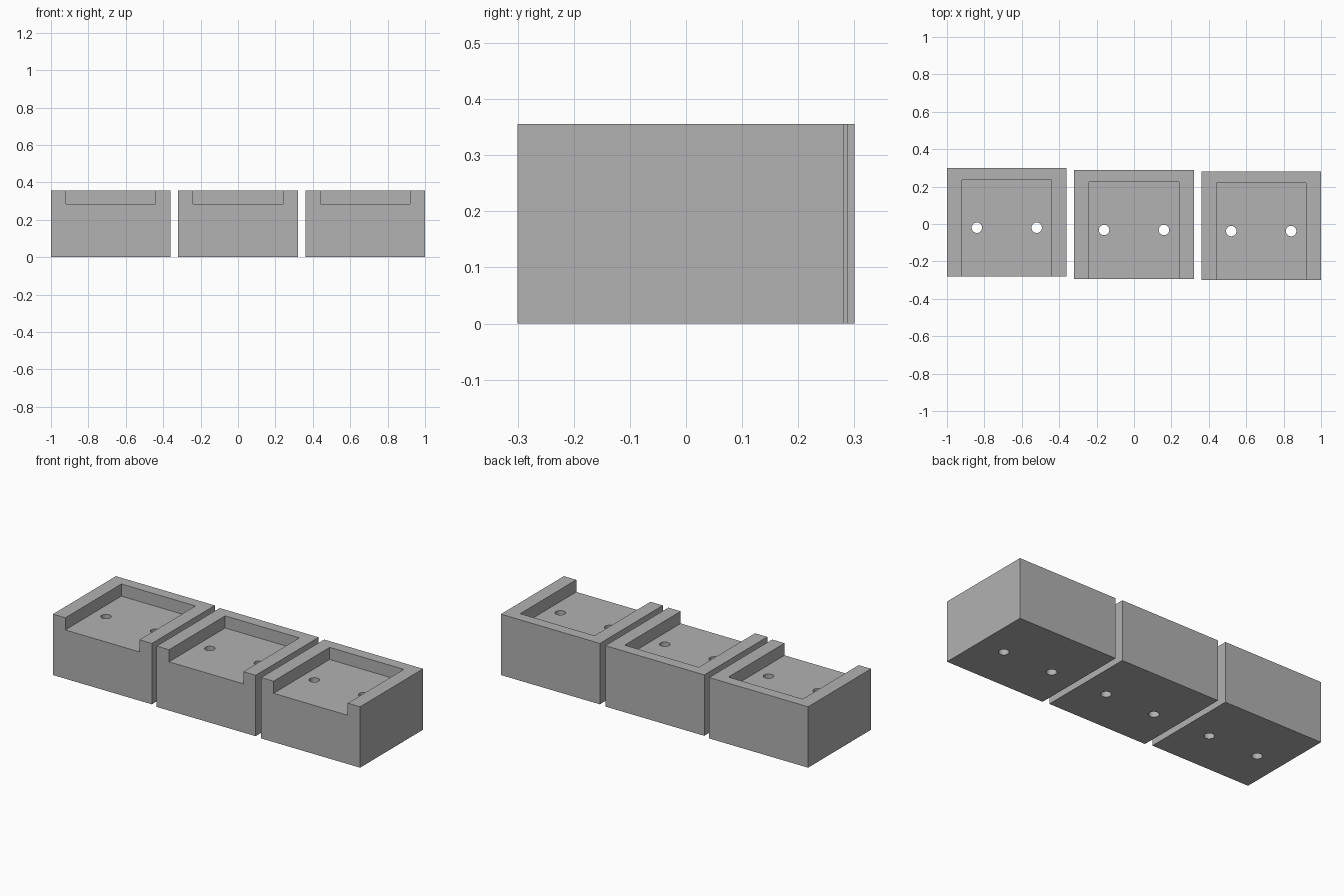
import bpy
import math

if "Cube" in bpy.data.objects:
    bpy.data.objects.remove(bpy.data.objects["Cube"])

WIDTH, DEPTH, HEIGHT = 0.64, 0.582, 0.356
SIDE_WALL, BACK_WALL, FLOOR = 0.08, 0.064, 0.285
HOLE_RADIUS, HOLE_X, HOLE_FROM_BACK = 0.028, 0.16, 0.32

grey = bpy.data.materials.new("plain_grey")
grey.diffuse_color = (0.445, 0.445, 0.445, 1)
grey.use_nodes = True
grey.node_tree.nodes["Principled BSDF"].inputs["Base Color"].default_value = grey.diffuse_color


def box(name, x0, x1, y0, y1, z0, z1):
    bpy.ops.mesh.primitive_cube_add(
        size=1, location=((x0 + x1) / 2, (y0 + y1) / 2, (z0 + z1) / 2))
    obj = bpy.context.object
    obj.name = name
    obj.scale = (x1 - x0, y1 - y0, z1 - z0)
    bpy.ops.object.transform_apply(location=False, rotation=False, scale=True)
    return obj


def cut(target, cutter):
    cutter.hide_render = True
    bpy.context.view_layer.objects.active = target
    mod = target.modifiers.new("cut", 'BOOLEAN')
    mod.operation = 'DIFFERENCE'
    mod.solver = 'EXACT'
    mod.object = cutter
    bpy.ops.object.modifier_apply(modifier=mod.name)
    bpy.data.objects.remove(cutter, do_unlink=True)


def block(name, cx, back):
    x0, x1, front = cx - WIDTH / 2, cx + WIDTH / 2, back - DEPTH
    body = box(name, x0, x1, front, back, 0, HEIGHT)
    body.data.materials.append(grey)
    # recess open at the top and front
    cut(body, box("recess_cutter", x0 + SIDE_WALL, x1 - SIDE_WALL,
                  front - 0.1, back - BACK_WALL, FLOOR, HEIGHT + 0.1))
    # two screw holes right through the floor
    for side in (-1, 1):
        bpy.ops.mesh.primitive_cylinder_add(
            vertices=32, radius=HOLE_RADIUS, depth=1,
            location=(cx + side * HOLE_X, back - HOLE_FROM_BACK, 0.2))
        cut(body, bpy.context.object)
    bpy.ops.object.select_all(action='DESELECT')
    body.select_set(True)
    bpy.context.view_layer.objects.active = body
    bpy.ops.object.shade_smooth_by_angle(angle=math.radians(30))


# row of three blocks, each stepped slightly forward of the last
block("left_block", -0.68, 0.30)
block("middle_block", 0.0, 0.288)
block("right_block", 0.68, 0.282)
